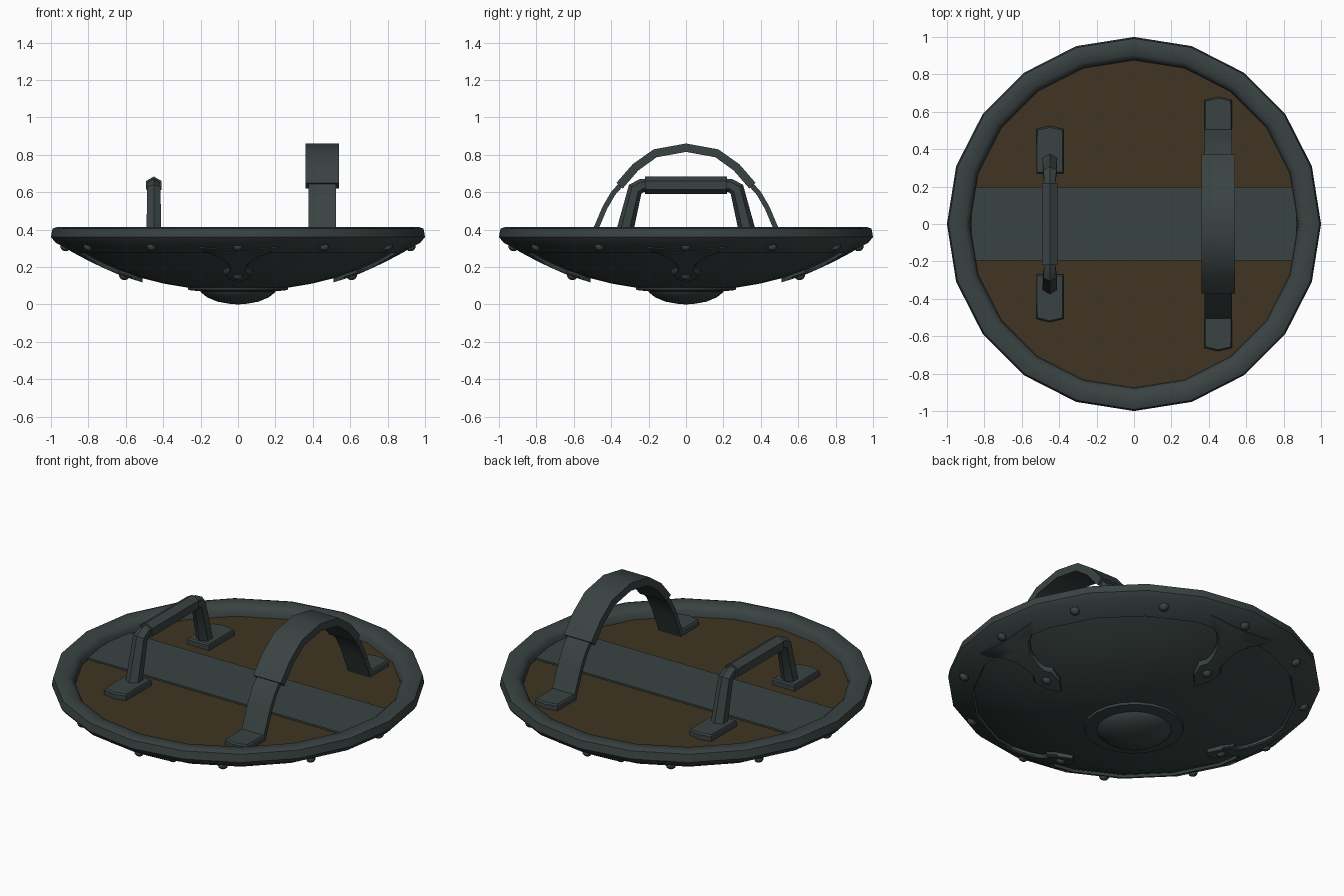
import bpy, bmesh, math
from mathutils import Vector, Matrix

if "Cube" in bpy.data.objects:
    bpy.data.objects.remove(bpy.data.objects["Cube"])

def mat(name, c):
    m = bpy.data.materials.new(name)
    m.diffuse_color = (*c, 1)
    m.use_nodes = True
    m.node_tree.nodes["Principled BSDF"].inputs["Base Color"].default_value = m.diffuse_color
    return m

METAL = mat("dark iron", (0.042, 0.056, 0.055))
WOOD = mat("brown wood", (0.050, 0.036, 0.016))
SEG = 20

def finish(name, bm, m, angle=40):
    bmesh.ops.remove_doubles(bm, verts=bm.verts, dist=1e-5)
    bmesh.ops.recalc_face_normals(bm, faces=bm.faces)
    me = bpy.data.meshes.new(name)
    bm.to_mesh(me)
    bm.free()
    ob = bpy.data.objects.new(name, me)
    bpy.context.collection.objects.link(ob)
    me.materials.append(m)
    bpy.ops.object.select_all(action='DESELECT')
    ob.select_set(True)
    bpy.context.view_layer.objects.active = ob
    bpy.ops.object.shade_smooth_by_angle(angle=math.radians(angle))
    return ob

def loft(bm, rings, closed=False, caps=True):
    """Skin a list of point rings."""
    vs = [[bm.verts.new(p) for p in r] for r in rings]
    n = len(vs[0])
    pairs = list(zip(vs, vs[1:])) + ([(vs[-1], vs[0])] if closed else [])
    for a, b in pairs:
        for i in range(n):
            bm.faces.new((a[i], a[(i + 1) % n], b[(i + 1) % n], b[i]))
    if caps and not closed:
        bm.faces.new(vs[0])
        bm.faces.new(vs[-1])

def lathe(name, prof, m, closed=False, angle=40):
    bm = bmesh.new()
    rings = [[(r * math.cos(2 * math.pi * i / SEG), r * math.sin(2 * math.pi * i / SEG), z)
              for i in range(SEG)] for r, z in prof]
    loft(bm, rings, closed)
    return finish(name, bm, m, angle)

# curved shield face and its height rule
DOME = [(0.005, 0.06), (0.27, 0.090), (0.40, 0.112), (0.52, 0.142), (0.64, 0.182),
        (0.76, 0.235), (0.88, 0.298), (0.96, 0.345)]

def dome_z(r):
    for (r0, z0), (r1, z1) in zip(DOME, DOME[1:]):
        if r <= r1:
            return z0 + (z1 - z0) * (r - r0) / (r1 - r0)
    return DOME[-1][1]

lathe("shield_face", DOME, METAL)
lathe("wood_backing", [(0.92, 0.34), (0.92, 0.352)], WOOD)
lathe("rim", [(0.875, 0.345), (0.88, 0.385), (0.905, 0.408), (0.97, 0.413), (0.992, 0.405),
              (1.0, 0.36), (0.975, 0.330), (0.87, 0.275), (0.86, 0.290)], METAL, True)
lathe("boss_ring", [(0.27, 0.095), (0.265, 0.077), (0.20, 0.070), (0.19, 0.09)], METAL)
lathe("boss", [(0.205, 0.08), (0.195, 0.062), (0.165, 0.038), (0.11, 0.015), (0.05, 0.004),
               (0.002, 0.0)], METAL)

# rivets around the rim and on the claws
def rivet(name, r, ang, z, slope):
    bm = bmesh.new()
    bmesh.ops.create_uvsphere(bm, u_segments=8, v_segments=6, radius=0.027)
    M = (Matrix.Rotation(ang, 4, 'Z') @ Matrix.Translation((r, 0, z))
         @ Matrix.Rotation(-slope, 4, 'Y') @ Matrix.Diagonal((1, 1, 0.8, 1)))
    bm.transform(M)
    finish(name, bm, METAL)

for i in range(12):
    rivet(f"rim_rivet_{i}", 0.925, math.radians(30 * i), 0.307, 0.5)

# four claws gripping the face
CLAW = [(0.90, 0.24), (0.865, 0.20), (0.83, 0.12), (0.78, 0.07), (0.71, 0.047), (0.665, 0.05),
        (0.635, 0.08), (0.57, 0.062), (0.51, 0.004)]
for k in range(4):
    bm = bmesh.new()
    rings = []
    for r, w in CLAW:
        ys = [-w, -w * 0.85, 0, w * 0.85, w]
        zt = [dome_z(math.hypot(r, y)) for y in ys]
        low = [(r, y, z - (0.012 if abs(y) == w else 0.022)) for y, z in zip(ys, zt)]
        rings.append(low + [(r, w, zt[4] + 0.01), (r, -w, zt[0] + 0.01)])
    loft(bm, rings)
    bm.transform(Matrix.Rotation(k * math.pi / 2, 4, 'Z'))
    finish(f"claw_{k}", bm, METAL)
    rivet(f"claw_rivet_{k}", 0.61, k * math.pi / 2, dome_z(0.61) - 0.02, 0.38)

# extrude a flat outline upwards
def plate(name, pts, z0, z1, inset=0.0):
    bm = bmesh.new()
    c = sum((Vector(p) for p in pts), Vector((0, 0))) / len(pts)
    top = [Vector(p) + (c - Vector(p)).normalized() * inset for p in pts]
    loft(bm, [[(x, y, z0) for x, y in pts], [(x, y, z1 - inset) for x, y in pts],
              [(x, y, z1) for x, y in top]])
    return finish(name, bm, METAL, 30)

plate("cross_band", [(-0.87, -0.195), (0.87, -0.195), (0.87, 0.195), (-0.87, 0.195)],
      0.345, 0.362)

# hexagonal tube along points in the y-z plane
def tube(name, x, path, radii, n=6):
    bm = bmesh.new()
    P = [Vector((0, y, z)) for y, z in path]
    rings = []
    for i, p in enumerate(P):
        a = (p - P[i - 1]).normalized() if i else (P[1] - p).normalized()
        b = (P[i + 1] - p).normalized() if i < len(P) - 1 else a
        t = (a + b).normalized()
        nrm = Vector((0, -t.z, t.y))
        rings.append([p + Vector((x, 0, 0)) + radii[i] * (
            nrm * math.cos(2 * math.pi * j / n) + Vector((1, 0, 0)) * math.sin(2 * math.pi * j / n))
            for j in range(n)])
    loft(bm, rings)
    return finish(name, bm, METAL, 35)

HX = -0.45
half = [(0.335, 0.36), (0.272, 0.615), (0.235, 0.637)]
tube("handle_bar", HX, [(-y, z) for y, z in half] + half[::-1],
     [0.046, 0.041, 0.036, 0.036, 0.041, 0.046])
tube("handle_grip", HX, [(-0.218, 0.637), (0.218, 0.637)], [0.047, 0.047])

# flat strip of given width along points in the y-z plane
def strip(name, x, hw, th, path):
    bm = bmesh.new()
    P = [Vector((0, y, z)) for y, z in path]
    rings = []
    for i, p in enumerate(P):
        t = (P[min(i + 1, len(P) - 1)] - P[max(i - 1, 0)]).normalized()
        nrm = Vector((0, -t.z, t.y)) * th / 2
        X = Vector((hw, 0, 0))
        c = p + Vector((x, 0, 0))
        rings.append([c - X - nrm, c + X - nrm, c + X + nrm, c - X + nrm])
    loft(bm, rings)
    return finish(name, bm, METAL, 35)

SX = 0.45
arc = [(0.355, 0.635), (0.27, 0.733), (0.165, 0.808)]
strip("strap_sleeve", SX, 0.09, 0.045,
      [(-y, z) for y, z in arc] + [(0, 0.838)] + arc[::-1])

for s, side in ((-1, "front"), (1, "back")):
    strip(f"strap_leg_{side}", SX, 0.073, 0.027,
          [(s * y, z) for y, z in ((0.33, 0.66), (0.39, 0.593), (0.435, 0.515), (0.475, 0.42),
                                   (0.505, 0.355))])
    # pointed feet of the strap and the handle
    for nm, x, hw, y0, y1 in (("strap", SX, 0.073, 0.49, 0.68), ("handle", HX, 0.072, 0.27, 0.525)):
        plate(f"{nm}_foot_{side}", [(x - hw, s * y0), (x + hw, s * y0), (x + hw, s * (y1 - 0.018)),
                                    (x, s * y1), (x - hw, s * (y1 - 0.018))], 0.345, 0.388, 0.008)
